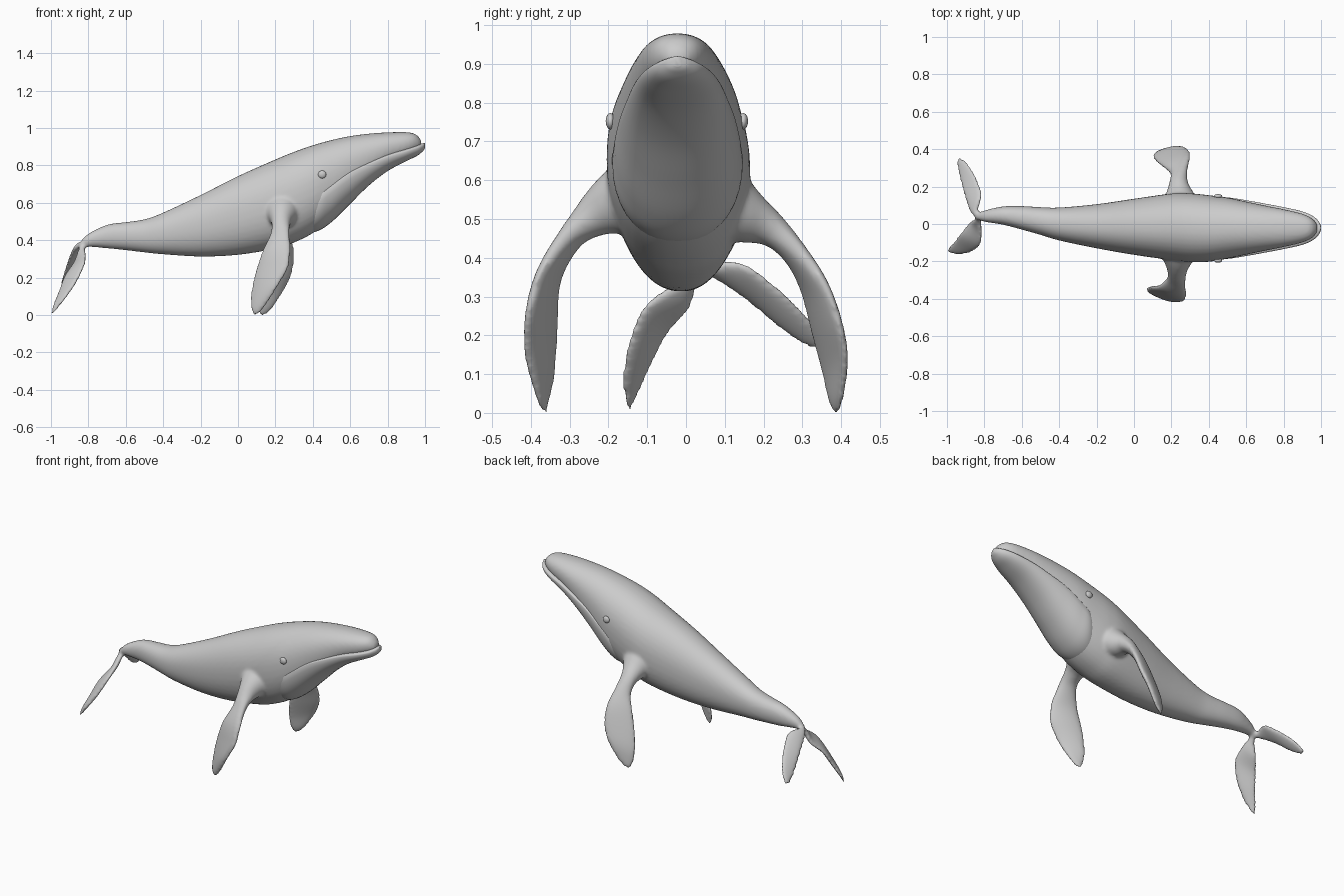
import bpy, bmesh, math
from mathutils import Vector


def resample(rows, n):
    """Catmull-Rom interpolation of rows of numbers, n steps per span."""
    out, last = [], len(rows) - 1
    for i in range(last):
        a, b, c, d = (rows[max(0, min(last, i + k))] for k in (-1, 0, 1, 2))
        for s in range(n):
            t = s / n
            out.append([0.5 * (2*q + (r - p)*t + (2*p - 5*q + 4*r - e)*t*t
                               + (3*q - p - 3*r + e)*t**3)
                        for p, q, r, e in zip(a, b, c, d)])
    out.append(list(rows[-1]))
    return out


def loft(bm, rings):
    """Skin a list of equal point rings and cap both ends."""
    loops = [[bm.verts.new(p) for p in r] for r in rings]
    n = len(loops[0])
    for a, b in zip(loops, loops[1:]):
        for i in range(n):
            bm.faces.new((a[i], a[(i+1) % n], b[(i+1) % n], b[i]))
    bm.faces.new(loops[0][::-1])
    bm.faces.new(loops[-1])


def section(x, top, bot, half, cy, cz, power=2.2, n=40):
    """Upright oval section, widest at height cz."""
    pts = []
    for i in range(n):
        a = 2 * math.pi * i / n
        c, s = math.cos(a), math.sin(a)
        y = math.copysign(abs(c) ** (2/power), c) * half
        z = math.copysign(abs(s) ** (2/power), s)
        z *= (top - cz) if z > 0 else (cz - bot)
        pts.append((x, cy + y, cz + z))
    return pts


def blade(bm, rows, n=24):
    """Fin from rows of leading edge xyz, trailing edge xyz, half thickness."""
    rows = resample(rows, 5)
    mids = [(Vector(r[:3]) + Vector(r[3:6])) / 2 for r in rows]
    rings = []
    for k, r in enumerate(rows):
        chord = (Vector(r[:3]) - Vector(r[3:6])) / 2
        along = mids[min(k+1, len(rows)-1)] - mids[max(k-1, 0)]
        nrm = along.cross(chord).normalized() * r[6]
        rings.append([mids[k] + chord * math.cos(2*math.pi*i/n)
                      + nrm * math.sin(2*math.pi*i/n) for i in range(n)])
    loft(bm, rings)


def make(name, bm):
    bmesh.ops.recalc_face_normals(bm, faces=bm.faces)
    for f in bm.faces:
        f.smooth = True
    me = bpy.data.meshes.new(name)
    bm.to_mesh(me)
    bm.free()
    ob = bpy.data.objects.new(name, me)
    bpy.context.collection.objects.link(ob)
    return ob


# Body: x, top z, bottom z, half width, centre y
BODY = [(-.85, .385, .36, .012, .04), (-.8, .435, .365, .03, .042),
        (-.7, .483, .357, .049, .045), (-.6, .497, .347, .063, .033),
        (-.5, .512, .335, .074, .016), (-.4, .548, .325, .088, 0),
        (-.2, .642, .313, .118, -.012), (0, .743, .322, .15, -.015),
        (.2, .832, .355, .178, -.015), (.3, .873, .388, .184, -.02),
        (.4, .908, .438, .178, -.024), (.5, .936, .515, .163, -.022),
        (.6, .957, .618, .142, -.022), (.7, .97, .715, .121, -.022),
        (.8, .977, .797, .101, -.022), (.9, .978, .848, .077, -.022),
        (.95, .967, .875, .053, -.022), (.98, .935, .895, .022, -.022)]
bm = bmesh.new()
loft(bm, [section(x, t, b, h, cy, b + .52*(t-b))
          for x, t, b, h, cy in resample(BODY, 5)])

# Flippers, growing out of the shoulders
blade(bm, [(.37, -.1, .59, .11, -.1, .55, .12), (.32, -.19, .55, .16, -.19, .52, .08),
           (.285, -.25, .51, .18, -.25, .485, .05), (.275, -.315, .46, .175, -.29, .43, .03),
           (.28, -.38, .36, .13, -.33, .34, .024), (.27, -.41, .26, .09, -.335, .22, .022),
           (.215, -.415, .16, .067, -.34, .1, .018), (.155, -.39, .06, .07, -.355, .03, .012),
           (.105, -.37, .0, .085, -.36, .0, .004)])
blade(bm, [(.38, .06, .58, .12, .06, .53, .12), (.33, .15, .53, .17, .15, .49, .075),
           (.29, .22, .485, .19, .22, .46, .045), (.285, .29, .43, .195, .265, .40, .03),
           (.3, .36, .335, .16, .3, .32, .024), (.29, .4, .23, .12, .33, .2, .022),
           (.25, .415, .14, .1, .355, .1, .018), (.19, .405, .045, .105, .37, .03, .012),
           (.145, .393, -.003, .12, .385, -.003, .004)])

# Tail flukes, bent down and twisted
blade(bm, [(-.80, .04, .395, -.84, .05, .37, .018), (-.82, .015, .36, -.855, .025, .335, .016),
           (-.812, -.045, .325, -.88, .01, .27, .015), (-.82, -.11, .27, -.93, -.05, .2, .015),
           (-.865, -.15, .175, -.965, -.095, .11, .014), (-.935, -.163, .075, -.995, -.13, .035, .01),
           (-.99, -.148, .003, -1.004, -.14, .003, .004)])
blade(bm, [(-.81, .04, .395, -.84, .04, .37, .018), (-.835, .07, .385, -.87, .06, .355, .016),
           (-.822, .12, .39, -.89, .1, .33, .015), (-.815, .17, .372, -.912, .17, .28, .015),
           (-.845, .25, .31, -.93, .24, .22, .014), (-.89, .325, .235, -.945, .31, .172, .01),
           (-.932, .357, .175, -.943, .355, .162, .004)])
body = make("whale_body", bm)
rm = body.modifiers.new("blend", 'REMESH')
rm.mode = 'VOXEL'
rm.voxel_size = .009
rm.use_smooth_shade = True
sm = body.modifiers.new("soften", 'SMOOTH')
sm.factor = .5
sm.iterations = 8

# Lower jaw with rounded lip: x, lip z, bottom z, half width
JAW = [(.32, .53, .43, .1), (.42, .63, .447, .163), (.5, .693, .497, .164),
       (.6, .763, .595, .149), (.7, .81, .693, .131), (.8, .851, .77, .112),
       (.9, .88, .823, .089), (.96, .897, .853, .062), (.99, .905, .878, .032),
       (1.0, .905, .893, .008)]
bm = bmesh.new()
loft(bm, [section(x, lip + .014, b, h, -.022, lip - .006)
          for x, lip, b, h in resample(JAW, 6)])
make("lower_jaw", bm)

# Eyes
for side, y in (("near", -.195), ("far", .148)):
    bm = bmesh.new()
    bmesh.ops.create_uvsphere(bm, u_segments=24, v_segments=12, radius=1)
    for v in bm.verts:
        v.co = (.45 + v.co.x*.022, y + v.co.y*.012, .752 + v.co.z*.021)
    make("eye_" + side, bm)
